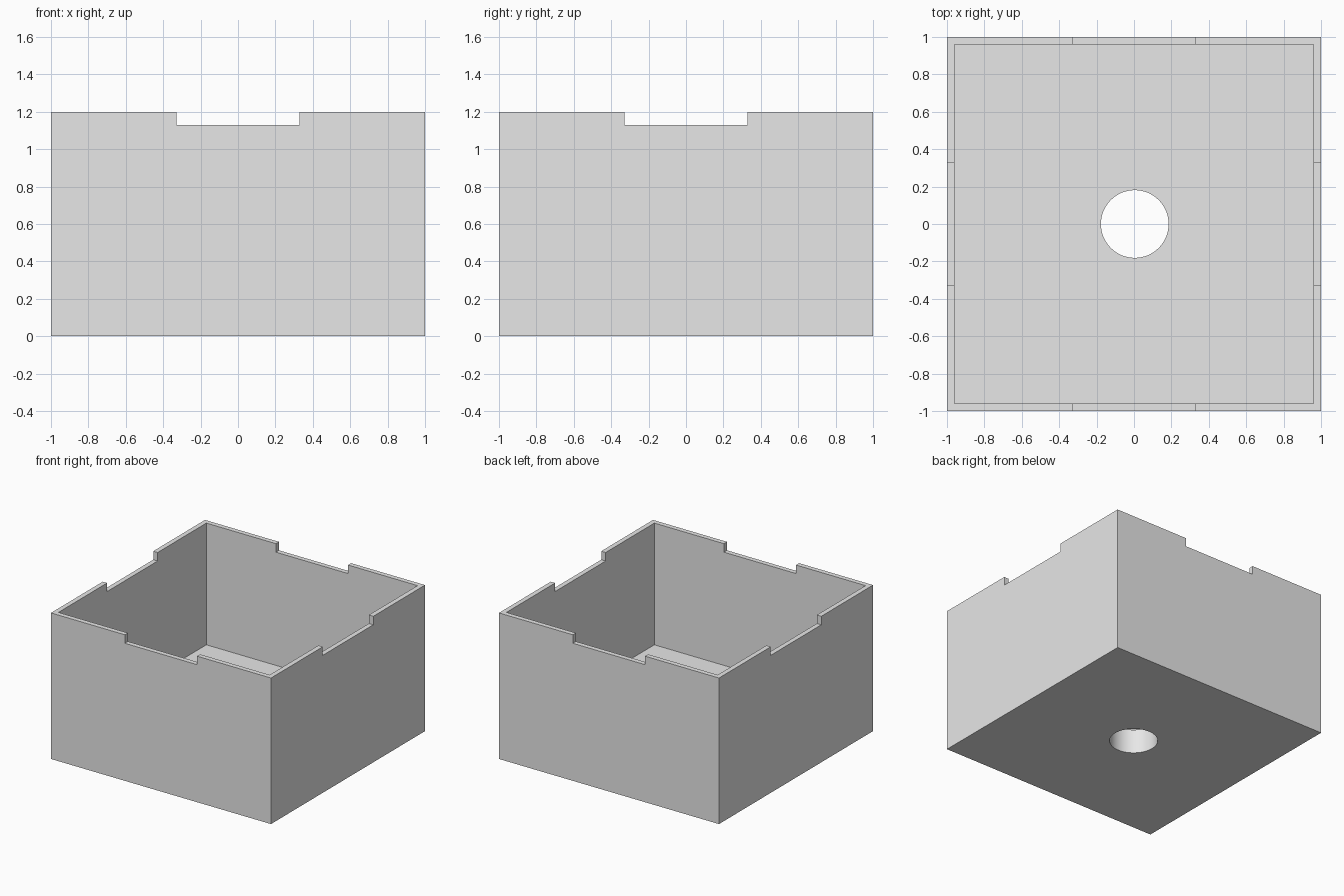
import bpy
from math import radians

# Remove the default cube
default = bpy.data.objects.get("Cube")
if default:
    bpy.data.objects.remove(default, do_unlink=True)

HEIGHT, WALL, FLOOR = 1.2, 0.04, 0.2
NOTCH_WIDTH, NOTCH_Z = 0.656, 1.13
HOLE_RADIUS = 0.181

grey = bpy.data.materials.new("light grey")
grey.use_nodes = True
grey.diffuse_color = (0.8, 0.8, 0.8, 1)
grey.node_tree.nodes["Principled BSDF"].inputs["Base Color"].default_value = grey.diffuse_color


def block(name, width, depth, bottom, top):
    bpy.ops.mesh.primitive_cube_add(size=1, location=(0, 0, (bottom + top) / 2))
    ob = bpy.context.object
    ob.name = name
    ob.scale = (width, depth, top - bottom)
    bpy.ops.object.transform_apply(location=True, rotation=False, scale=True)
    ob.data.materials.append(grey)
    return ob


def cut(target, cutter):
    cutter.hide_render = True
    mod = target.modifiers.new("cut", 'BOOLEAN')
    mod.operation = 'DIFFERENCE'
    mod.solver = 'EXACT'
    mod.object = cutter
    bpy.ops.object.select_all(action='DESELECT')
    target.select_set(True)
    bpy.context.view_layer.objects.active = target
    bpy.ops.object.modifier_apply(modifier=mod.name)
    bpy.data.objects.remove(cutter, do_unlink=True)


# Outer body, hollowed from the top
box = block("open_box", 2, 2, 0, HEIGHT)
inner = 2 - 2 * WALL
cut(box, block("cavity_cutter", inner, inner, FLOOR, HEIGHT + 0.5))

# Rim notches in the middle of all four walls
cut(box, block("side_notch_cutter", 3, NOTCH_WIDTH, NOTCH_Z, HEIGHT + 0.5))
cut(box, block("front_notch_cutter", NOTCH_WIDTH, 3, NOTCH_Z, HEIGHT + 0.5))

# Round drain hole through the floor
bpy.ops.mesh.primitive_cylinder_add(vertices=64, radius=HOLE_RADIUS, depth=1,
                                    location=(0.004, 0, 0.1))
hole = bpy.context.object
hole.name = "hole_cutter"
hole.data.materials.append(grey)
cut(box, hole)

# Smooth hole wall, sharp box edges
bpy.ops.object.shade_smooth_by_angle(angle=radians(30))
